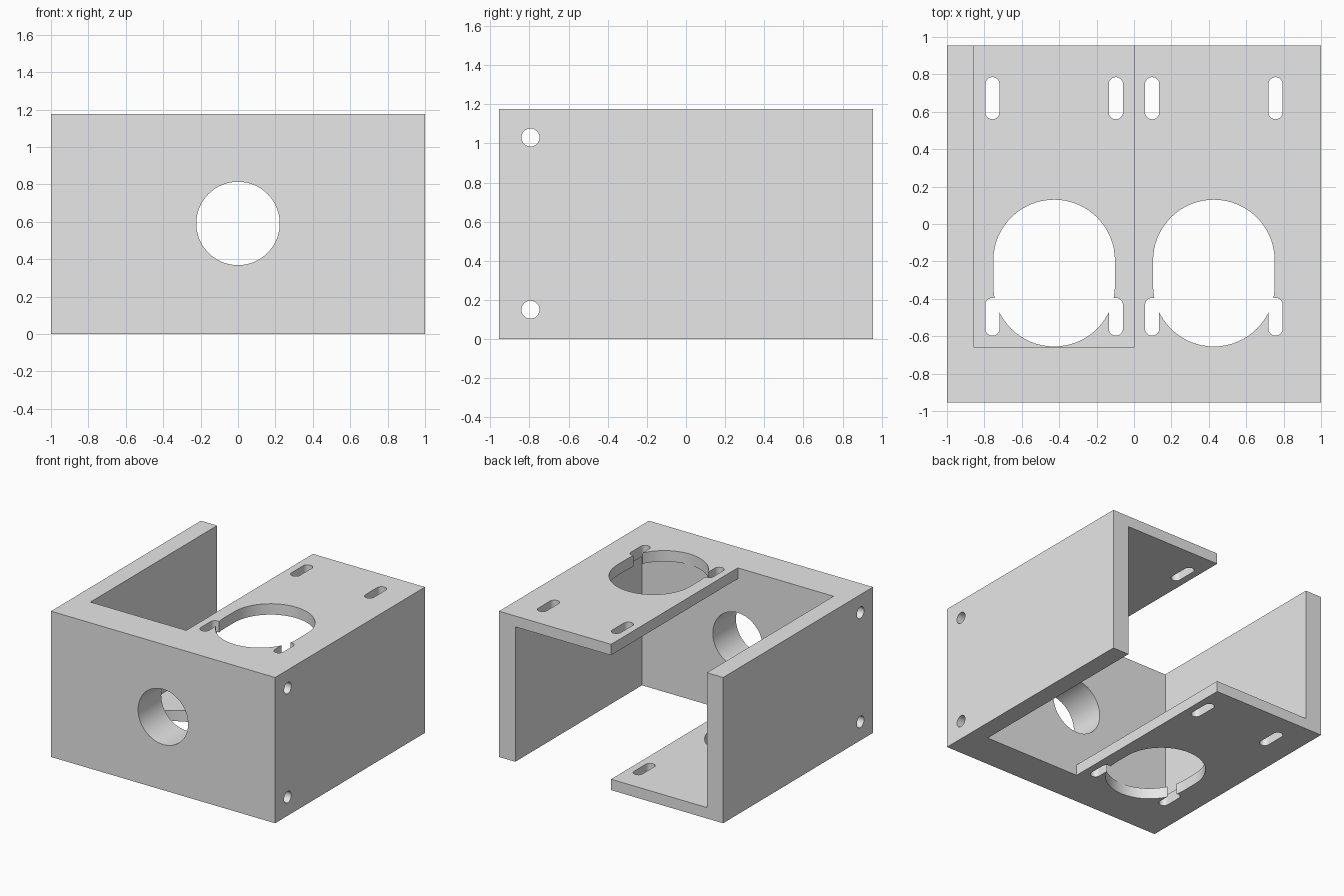
import bpy
import bmesh
from math import sin, cos, pi, radians
from mathutils import Vector

W, D, H = 1.0, 0.955, 1.176      # half width, half depth, height
WALL, PLATE, BLOCK = 0.145, 0.088, -0.66

if "Cube" in bpy.data.objects:
    bpy.data.objects.remove(bpy.data.objects["Cube"], do_unlink=True)

grey = bpy.data.materials.new("light_grey")
grey.use_nodes = True
grey.diffuse_color = (0.8, 0.8, 0.8, 1)
grey.node_tree.nodes["Principled BSDF"].inputs["Base Color"].default_value = (0.8, 0.8, 0.8, 1)


def prism(name, points, axis, lo, hi):
    """Extrude a 2D outline along an axis from lo to hi."""
    place = {"x": lambda a, b, c: (c, a, b),
             "y": lambda a, b, c: (a, c, b),
             "z": lambda a, b, c: (a, b, c)}[axis]
    bm = bmesh.new()
    face = bm.faces.new([bm.verts.new(place(a, b, lo)) for a, b in points])
    ext = bmesh.ops.extrude_face_region(bm, geom=[face])
    verts = [v for v in ext["geom"] if isinstance(v, bmesh.types.BMVert)]
    bmesh.ops.translate(bm, verts=verts, vec=Vector(place(0, 0, hi - lo)))
    bmesh.ops.recalc_face_normals(bm, faces=bm.faces)
    mesh = bpy.data.meshes.new(name)
    bm.to_mesh(mesh)
    bm.free()
    mesh.materials.append(grey)
    ob = bpy.data.objects.new(name, mesh)
    bpy.context.collection.objects.link(ob)
    return ob


def slot(x, y0, y1, r, n=32):
    """Rounded slot outline reaching from y0 to y1; a circle when y1 - y0 = 2r."""
    straight = y1 - y0 - 2 * r > 0.001
    pts = []
    for cy, start in ((y1 - r, 0), (y0 + r, pi)):
        count = n + 1 if straight else n
        pts += [(x + r * cos(start + pi * i / n), cy + r * sin(start + pi * i / n))
                for i in range(count)]
    return pts


def cut(target, cutter):
    cutter.hide_render = True
    mod = target.modifiers.new("cut", "BOOLEAN")
    mod.operation = "DIFFERENCE"
    mod.solver = "EXACT"
    mod.object = cutter
    bpy.context.view_layer.objects.active = target
    bpy.ops.object.modifier_apply(modifier=mod.name)
    bpy.data.objects.remove(cutter, do_unlink=True)


# Solid block
bracket = prism("bracket_body", [(-W, -D), (W, -D), (W, D), (-W, D)], "z", 0, H)

# Stepped cavity: leaves side walls, front block, top plate (+x) and bottom plate (-x)
inner = W - WALL
cavity = [(-inner, PLATE), (0, PLATE), (0, -0.2), (inner, -0.2),
          (inner, H - PLATE), (0, H - PLATE), (0, H + 0.2), (-inner, H + 0.2)]
cut(bracket, prism("cavity_cutter", cavity, "y", BLOCK, D + 0.2))

# Large bore through the front block
cut(bracket, prism("bore_cutter", slot(0, 0.368, 0.814, 0.223), "y", -D - 0.1, BLOCK + 0.1))

# Two cross holes running the full width
for z in (0.15, 1.03):
    cut(bracket, prism("cross_hole_cutter", slot(-0.795, z - 0.046, z + 0.046, 0.046),
                       "x", -W - 0.1, W + 0.1))

# Oblong opening and four mounting slots in each plate
for side, lo, hi in ((1, H - 0.2, H + 0.1), (-1, -0.1, 0.2)):
    outlines = [slot(side * 0.427, -0.655, 0.13, 0.325)]
    for x in (0.097, 0.757):
        outlines += [slot(side * x, 0.56, 0.785, 0.038),
                     slot(side * x, -0.597, -0.395, 0.038)]
    for outline in outlines:
        cut(bracket, prism("plate_cutter", outline, "z", lo, hi))

# Smooth the hole walls, keep the edges sharp
bpy.ops.object.select_all(action="DESELECT")
bracket.select_set(True)
bpy.context.view_layer.objects.active = bracket
bpy.ops.object.shade_smooth_by_angle(angle=radians(30))
